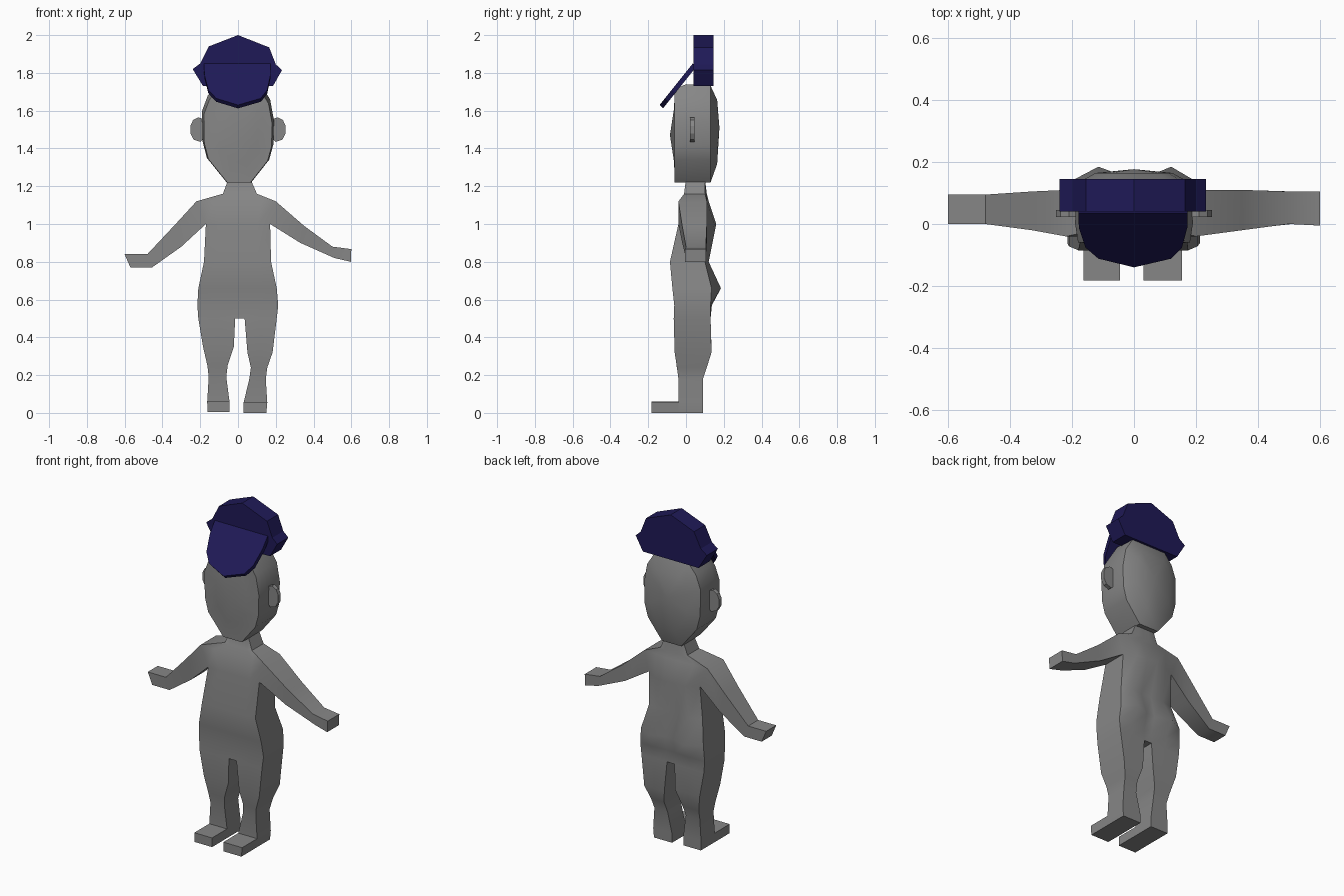
import bpy, bmesh

if "Cube" in bpy.data.objects:
    bpy.data.objects.remove(bpy.data.objects["Cube"])

def loft(bm, rings, caps=()):
    """Skin a list of equal-length closed rings; caps holds ring indices to close."""
    vs = [[bm.verts.new(p) for p in r] for r in rings]
    n = len(rings[0])
    for a, b in zip(vs, vs[1:]):
        for i in range(n):
            j = (i + 1) % n
            bm.faces.new((a[i], a[j], b[j], b[i]))
    for c in caps:
        bm.faces.new(vs[c])
    return vs

def fan(bm, ring, tip):
    t = bm.verts.new(tip)
    for i in range(len(ring)):
        bm.faces.new((ring[i], ring[(i + 1) % len(ring)], t))

def material(name, *rgb):
    m = bpy.data.materials.new(name)
    m.diffuse_color = (*rgb, 1)
    m.use_nodes = True
    m.node_tree.nodes["Principled BSDF"].inputs["Base Color"].default_value = m.diffuse_color
    return m

grey = material("dark_grey", .24, .24, .24)
navy = material("navy", .0135, .01, .095)

def finish(name, bm, mat, angle=None):
    bmesh.ops.recalc_face_normals(bm, faces=bm.faces)
    me = bpy.data.meshes.new(name)
    bm.to_mesh(me)
    bm.free()
    ob = bpy.data.objects.new(name, me)
    bpy.context.collection.objects.link(ob)
    me.materials.append(mat)
    if angle:
        bpy.ops.object.select_all(action='DESELECT')
        ob.select_set(True)
        bpy.context.view_layer.objects.active = ob
        bpy.ops.object.shade_smooth_by_angle(angle=angle)
    return ob

def plate(name, front, back, mat):
    bm = bmesh.new()
    loft(bm, [front, back], (0, -1))
    return finish(name, bm, mat)

# Body: torso, legs, feet and arms welded into one skin
bm = bmesh.new()

# Torso rows: z, left, inner left, inner right, right, front y, back y at side / middle / centre
torso = [(.50, -.21, -.015, .035, .205, -.065, .13, .13, .13),
         (.57, -.215, -.015, .035, .213, -.062, .13, .137, .13),
         (.66, -.21, -.02, .035, .205, -.072, .135, .185, .15),
         (.80, -.18, -.03, .04, .175, -.085, .10, .12, .11),
         (1.0, -.17, -.03, .04, .17, -.04, .11, .15, .16),
         (1.12, -.22, -.04, .05, .20, -.04, .11, .11, .12),
         (1.16, -.08, -.02, .03, .10, -.01, .10, .11, .11),
         (1.24, -.05, -.01, .02, .065, 0, .10, .10, .10)]
rings = []
for z, x0, a, b, x1, yf, ys, ym, yc in torso:
    xs = [x0, (x0 + a) / 2, a, b, (b + x1) / 2, x1]
    yb = [ys, ym, yc, yc, ym, ys]
    rings.append([(x, yf, z) for x in xs] + [(x, y, z) for x, y in zip(xs, yb)][::-1])
loft(bm, rings, (-1,))

# Leg rows: z, outer x, inner x, front y, back y
legs = [[(.50, .205, .035, -.065, .13), (.32, .183, .05, -.06, .135), (.24, .155, .068, -.048, .11),
         (.18, .147, .06, -.04, .09), (.055, .155, .03, -.04, .09), (0, .15, .03, -.04, .09)],
        [(.50, -.21, -.015, -.065, .13), (.35, -.185, -.022, -.06, .135), (.25, -.162, -.055, -.05, .11),
         (.19, -.155, -.062, -.04, .09), (.06, -.163, -.045, -.04, .09), (.005, -.162, -.045, -.04, .09)]]
for rows in legs:
    rings = []
    for z, xo, xi, yf, yb in rows:
        xs = [xo, (xo + xi) / 2, xi]
        rings.append([(x, yf, z) for x in xs] + [(x, yb, z) for x in xs[::-1]])
    loft(bm, rings, (-1,))
    top, low = rings[-2][:3], rings[-1][:3]
    heel = top + low[::-1]
    loft(bm, [heel, [(x, -.182, z) for x, y, z in heel]], (-1,))

# Arm rows: top x, z, bottom x, z, front y, back y
arms = [[(.20, 1.12, .17, 1.0, -.04, .11), (.35, .99, .33, .90, -.02, .11),
         (.50, .88, .51, .82, 0, .105), (.60, .867, .597, .80, -.005, .105)],
        [(-.22, 1.12, -.17, 1.0, -.04, .11), (-.33, 1.0, -.30, .88, -.02, .105),
         (-.48, .84, -.455, .77, 0, .095), (-.60, .84, -.57, .77, 0, .095)]]
for rows in arms:
    loft(bm, [[(xb, f, zb), (xt, f, zt), (xt, b, zt), (xb, b, zb)]
              for xt, zt, xb, zb, f, b in rows], (-1,))

bmesh.ops.remove_doubles(bm, verts=bm.verts, dist=.002)
inner = [f for f in bm.faces if all(len(e.link_faces) > 2 for e in f.edges)]
bmesh.ops.delete(bm, geom=inner, context='FACES_ONLY')
bmesh.ops.holes_fill(bm, edges=[e for e in bm.edges if e.is_boundary], sides=4)
finish("body", bm, grey, angle=.7)

# Head: face outline lofted front to back, with a nose tip and a domed back
face = [(-.06, 1.22), (.07, 1.22), (.165, 1.34), (.187, 1.42), (.19, 1.55), (.17, 1.66), (.12, 1.74),
        (-.11, 1.74), (-.16, 1.68), (-.19, 1.60), (-.188, 1.44), (-.165, 1.35)]

def outline(y, s, zc):
    return [(x * s, y, zc + (z - zc) * s) for x, z in face]

bm = bmesh.new()
vs = loft(bm, [outline(-.063, .55, 1.46), outline(-.06, .95, 1.22), outline(0, 1, 1.22),
               outline(.13, .985, 1.22), outline(.165, .65, 1.5)])
fan(bm, vs[0], (0, -.085, 1.47))
fan(bm, vs[-1], (0, .177, 1.51))
finish("head", bm, grey, angle=.7)

# Ears: thin half-octagon discs
ear = [(.17, 1.46), (.20, 1.435), (.235, 1.447), (.252, 1.48), (.252, 1.52), (.238, 1.55), (.21, 1.565), (.17, 1.55)]
for side, name in ((1, "right_ear"), (-1, "left_ear")):
    plate(name, *[[(side * x, y, z) for x, z in ear] for y in (.022, .046)], mat=grey)

# Cap crown: upright extruded outline
crown = [(0, 2.0), (.165, 1.935), (.20, 1.845), (.233, 1.815), (.185, 1.73),
         (-.185, 1.73), (-.24, 1.82), (-.20, 1.85), (-.155, 1.94)]
plate("cap_crown", *[[(x, y, z) for x, z in crown] for y in (.04, .145)], mat=navy)

# Cap peak: slanted plate
peak = [(-.18, 1.85), (.172, 1.85), (.172, 1.79), (.155, 1.71), (.12, 1.665), (0, 1.63),
        (-.115, 1.665), (-.157, 1.71), (-.178, 1.79)]
plate("cap_peak", *[[(x, -.14 + (z - 1.63) * .8 + d, z - d) for x, z in peak] for d in (0, .018)], mat=navy)
